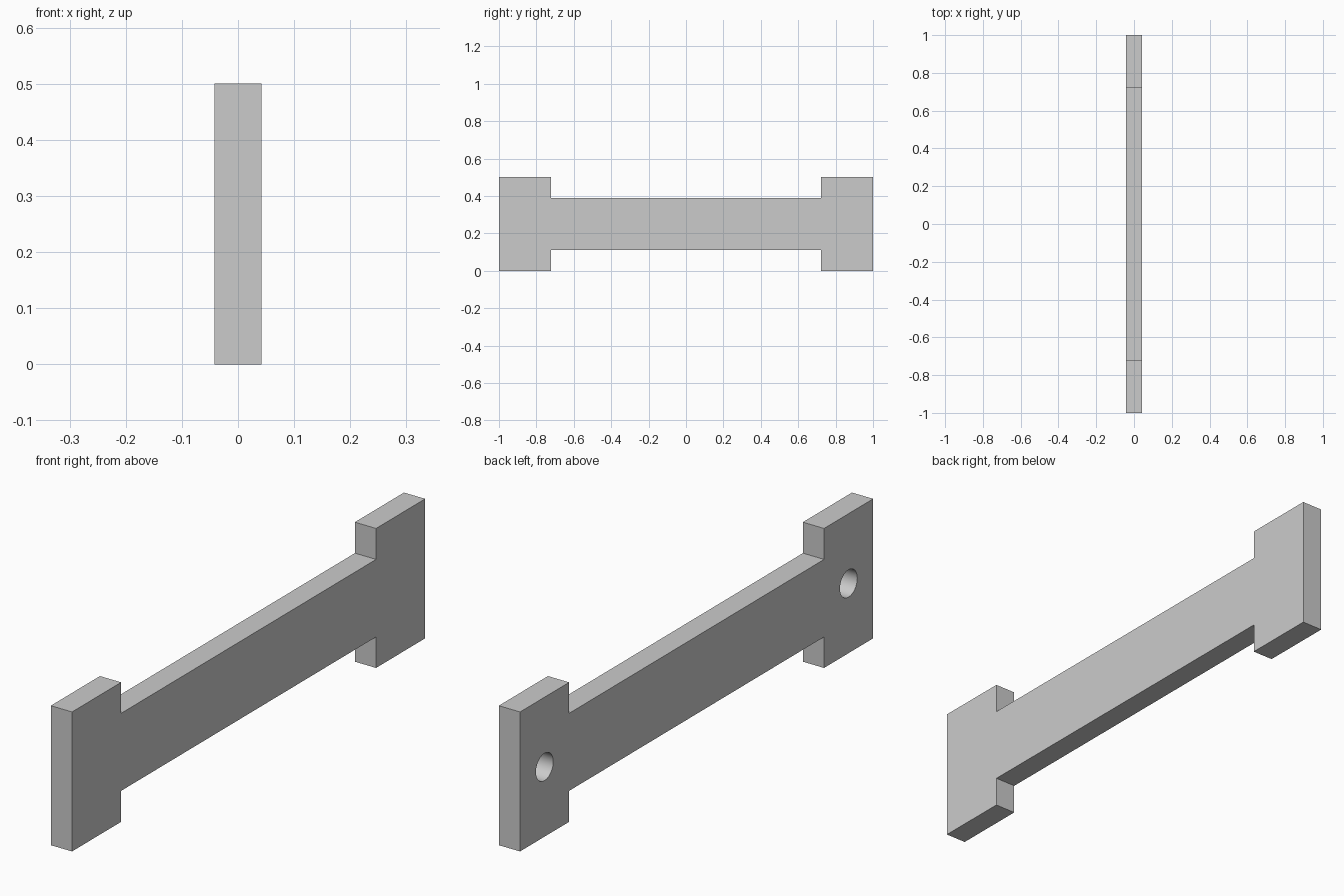
import bpy
import bmesh
import math

HALF_LEN, HALF_THICK, HEIGHT = 1.0, 0.042, 0.5
MID_Z = HEIGHT / 2
PAD_INNER, BAR_HALF = 0.722, 0.139
HOLE_Y, HOLE_R, HOLE_DEPTH = 0.861, 0.049, 0.07

cube = bpy.data.objects.get("Cube")
if cube:
    bpy.data.objects.remove(cube, do_unlink=True)

grey = bpy.data.materials.new("light grey")
grey.use_nodes = True
colour = (0.6, 0.6, 0.6, 1)
grey.diffuse_color = colour
for node in grey.node_tree.nodes:
    if node.type == "BSDF_PRINCIPLED":
        node.inputs["Base Color"].default_value = colour

# Link plate: one quarter of the outline, mirrored into a closed profile
quarter = [(HALF_LEN, MID_Z), (PAD_INNER, MID_Z), (PAD_INNER, BAR_HALF)]
upper = quarter + [(-y, z) for y, z in reversed(quarter)]
outline = upper + [(y, -z) for y, z in reversed(upper)]

bm = bmesh.new()
verts = [bm.verts.new((-HALF_THICK, y, MID_Z + z)) for y, z in outline]
face = bm.faces.new(verts)
extruded = bmesh.ops.extrude_face_region(bm, geom=[face])["geom"]
moved = [v for v in extruded if isinstance(v, bmesh.types.BMVert)]
bmesh.ops.translate(bm, vec=(2 * HALF_THICK, 0, 0), verts=moved)
bmesh.ops.recalc_face_normals(bm, faces=bm.faces)
mesh = bpy.data.meshes.new("link_plate")
bm.to_mesh(mesh)
bm.free()
plate = bpy.data.objects.new("link_plate", mesh)
bpy.context.collection.objects.link(plate)
mesh.materials.append(grey)

# Blind pin holes, cut into the right-hand side only
for side in (-1, 1):
    bpy.ops.mesh.primitive_cylinder_add(
        vertices=48, radius=HOLE_R, depth=2 * HOLE_DEPTH,
        location=(-HALF_THICK, side * HOLE_Y, MID_Z),
        rotation=(0, math.pi / 2, 0))
    cutter = bpy.context.object
    cutter.name = "hole_cutter"
    cutter.hide_render = True
    cutter.data.materials.append(grey)
    cut = plate.modifiers.new("pin_hole", "BOOLEAN")
    cut.operation = "DIFFERENCE"
    cut.solver = "EXACT"
    cut.object = cutter
    bpy.ops.object.select_all(action="DESELECT")
    plate.select_set(True)
    bpy.context.view_layer.objects.active = plate
    bpy.ops.object.modifier_apply(modifier=cut.name)
    bpy.data.objects.remove(cutter, do_unlink=True)

bpy.ops.object.shade_smooth_by_angle(angle=math.radians(30))
